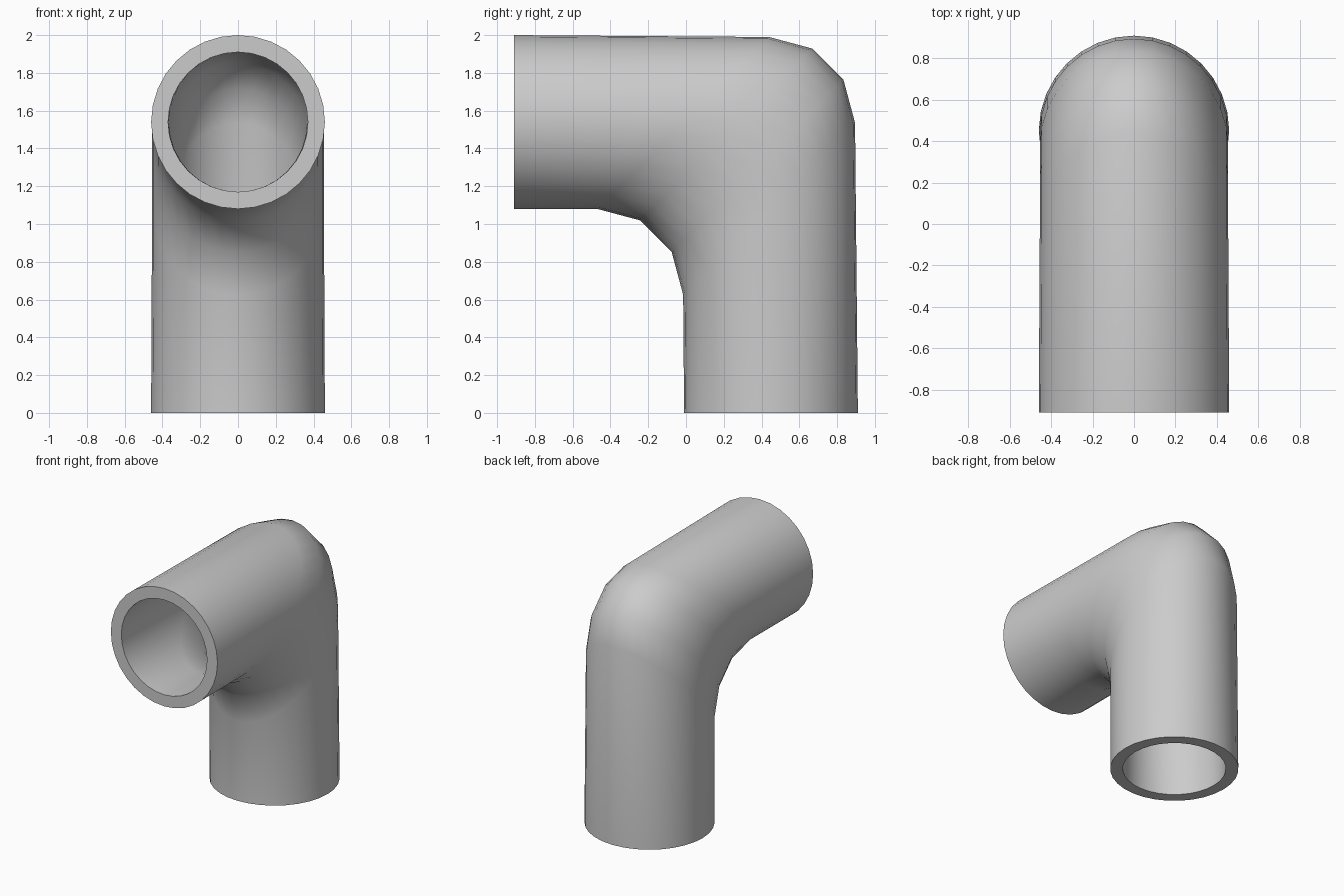
import bpy, bmesh
from math import sin, cos, pi, radians

if "Cube" in bpy.data.objects:
    bpy.data.objects.remove(bpy.data.objects["Cube"])

SIDES = 32
WALL = 0.09
FILLET = 0.455                      # bend radius shared by every lengthwise line
BEND_Y, BEND_Z, BEND_R = 0.44, 1.535, 0.455
END_R = 0.46
angles = [2 * pi * i / SIDES for i in range(SIDES)]


def shell_rings(bm, wall):
    """Rings of one pipe skin, from the floor opening to the front opening."""
    r = END_R - wall
    rings = [[(r * sin(t), 0.45 + r * cos(t), 0) for t in angles]]
    for a in (0, 30, 60, 90):
        a, ring = radians(a), []
        for t in angles:
            u = BEND_R * cos(t)
            f = FILLET - wall * cos(t)
            ring.append(((BEND_R - wall) * sin(t),
                         BEND_Y + u - FILLET + f * cos(a),
                         BEND_Z + u - FILLET + f * sin(a)))
        rings.append(ring)
    rings.append([(r * sin(t), -0.91, 1.54 + r * cos(t)) for t in angles])
    return [[bm.verts.new(p) for p in ring] for ring in rings]


def bridge(bm, a, b):
    for i in range(SIDES):
        j = (i + 1) % SIDES
        bm.faces.new((a[i], a[j], b[j], b[i]))


# Outer and inner skins, joined by flat rims at both openings
bm = bmesh.new()
outer = shell_rings(bm, 0)
inner = shell_rings(bm, WALL)
for skin in (outer, inner):
    for a, b in zip(skin, skin[1:]):
        bridge(bm, a, b)
bridge(bm, outer[0], inner[0])
bridge(bm, outer[-1], inner[-1])
bmesh.ops.recalc_face_normals(bm, faces=bm.faces)

mesh = bpy.data.meshes.new("elbow_pipe")
bm.to_mesh(mesh)
bm.free()
pipe = bpy.data.objects.new("elbow_pipe", mesh)
bpy.context.collection.objects.link(pipe)

# Smooth walls, crisp rims
bpy.context.view_layer.objects.active = pipe
pipe.select_set(True)
bpy.ops.object.shade_smooth_by_angle(angle=radians(45))
